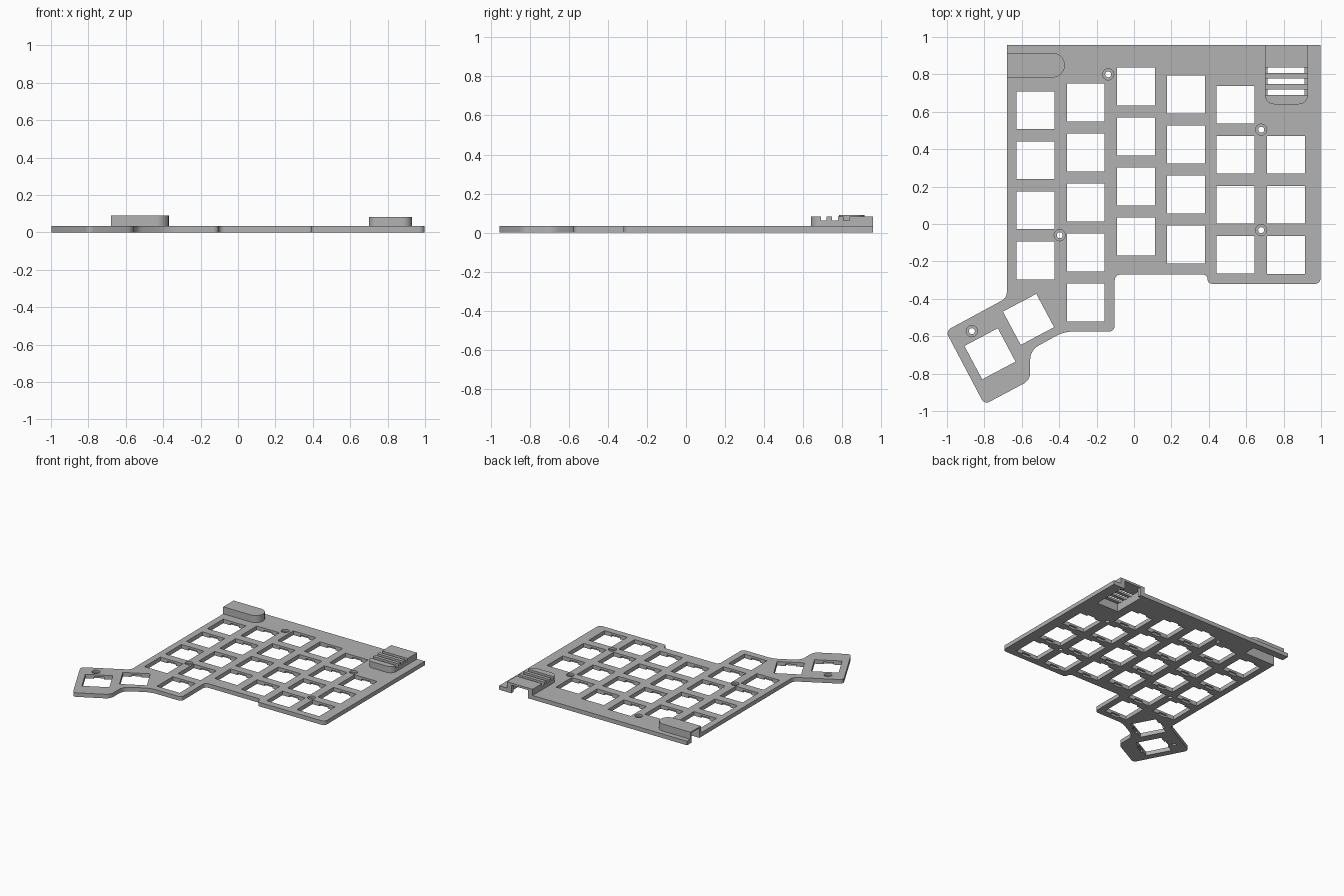
import bpy, bmesh, math
from mathutils import Vector, Matrix

old = bpy.data.objects.get("Cube")
if old:
    bpy.data.objects.remove(old, do_unlink=True)

grey = bpy.data.materials.new("matte grey")
grey.use_nodes = True
grey.diffuse_color = (0.45, 0.45, 0.45, 1)
grey.node_tree.nodes["Principled BSDF"].inputs["Base Color"].default_value = grey.diffuse_color

T = 0.033       # plate thickness
BACK = 0.957    # back edge
KEY = 0.202     # key opening width


def fillet(corners, steps=6):
    """Round each (x, y, radius) corner of a polygon."""
    out = []
    for i, (x, y, r) in enumerate(corners):
        p = Vector((x, y))
        if r == 0:
            out.append(p)
            continue
        before = Vector(corners[i - 1][:2])
        after = Vector(corners[(i + 1) % len(corners)][:2])
        a = p + (before - p).normalized() * r
        b = p + (after - p).normalized() * r
        # weighted conic: a true arc at right angles
        w = math.sin((before - p).angle(after - p) / 2)
        for k in range(steps + 1):
            t = k / steps
            c = (1 - t) ** 2, 2 * t * (1 - t) * w, t * t
            out.append((a * c[0] + p * c[1] + b * c[2]) / sum(c))
    return out


def prism(bm, points, z0, z1):
    face = bm.faces.new([bm.verts.new((p[0], p[1], z0)) for p in points])
    grown = bmesh.ops.extrude_face_region(bm, geom=[face])["geom"]
    top = [g for g in grown if isinstance(g, bmesh.types.BMVert)]
    bmesh.ops.translate(bm, verts=top, vec=(0, 0, z1 - z0))


def rect(x0, x1, y0, y1):
    return [(x0, y0), (x1, y0), (x1, y1), (x0, y1)]


def key_rect(key, w, h):
    x, y, angle = key
    turn = Matrix.Rotation(angle, 2)
    return [turn @ Vector(p) + Vector((x, y)) for p in rect(-w / 2, w / 2, -h / 2, h / 2)]


def circle(x, y, r, n=24):
    return [(x + r * math.cos(math.tau * i / n), y + r * math.sin(math.tau * i / n)) for i in range(n)]


def solid(name, prisms):
    bm = bmesh.new()
    for p in prisms:
        prism(bm, *p)
    bmesh.ops.recalc_face_normals(bm, faces=bm.faces)
    mesh = bpy.data.meshes.new(name)
    bm.to_mesh(mesh)
    bm.free()
    mesh.materials.append(grey)
    obj = bpy.data.objects.new(name, mesh)
    bpy.context.collection.objects.link(obj)
    return obj


def cut(target, prisms):
    cutter = solid("cutter", prisms)
    cutter.hide_render = True
    mod = target.modifiers.new("cut", 'BOOLEAN')
    mod.operation = 'DIFFERENCE'
    mod.solver = 'EXACT'
    mod.object = cutter
    bpy.context.view_layer.objects.active = target
    bpy.ops.object.modifier_apply(modifier=mod.name)
    bpy.data.objects.remove(cutter, do_unlink=True)


# Plate outline
plate = solid("key_plate", [(fillet([
    (-0.68, BACK, 0), (-0.68, -0.395, 0.03), (-1.007, -0.572, 0.03),
    (-0.80, -0.965, 0.03), (-0.555, -0.835, 0.04), (-0.555, -0.675, 0.05),
    (-0.375, -0.575, 0.05), (-0.103, -0.575, 0.03), (-0.103, -0.27, 0.03),
    (0.393, -0.27, 0.025), (0.393, -0.32, 0.025), (0.998, -0.32, 0.03),
    (0.998, BACK, 0)]), 0, T)])

# Staggered key columns: x, top key y, key count
columns = [(-0.527, 0.608, 4), (-0.258, 0.65, 5), (0.01, 0.735, 4),
           (0.278, 0.693, 4), (0.543, 0.638, 4), (0.812, 0.37, 3)]
keys = [(x, y - 0.2675 * i, 0) for x, y, n in columns for i in range(n)]
# Turned thumb keys
keys += [(-0.564, -0.51, math.radians(28)), (-0.77, -0.694, math.radians(28))]
cut(plate, [(key_rect(k, KEY, KEY), -0.1, 0.1) for k in keys])
# Clip notches under the front and back edge of each key opening
cut(plate, [(key_rect(k, 0.075, KEY + 0.03), -0.1, T * 0.5) for k in keys])

# Counterbored screw holes
screws = [(-0.138, 0.80), (-0.397, -0.06), (0.68, 0.504), (0.68, -0.033), (-0.867, -0.573)]
cut(plate, [(circle(x, y, 0.016), -0.1, 0.1) for x, y in screws])
cut(plate, [(circle(x, y, 0.03), T * 0.5, 0.1) for x, y in screws])

# Hollow covers over the controller and the jack
controller = solid("controller_cover", [(fillet([
    (0.70, BACK, 0), (0.70, 0.64, 0.05), (0.93, 0.64, 0.05), (0.93, BACK, 0)]), T, 0.083)])
jack = solid("jack_cover", [(fillet([
    (-0.68, 0.915, 0), (-0.68, 0.783, 0), (-0.37, 0.783, 0.066),
    (-0.37, 0.915, 0.066)], 10), T, 0.09)])

controller_room = [(rect(0.715, 0.912, 0.665, 0.93), -0.1, 0.066)]
port = [(rect(0.74, 0.89, 0.9, 1.1), -0.1, 0.066)]
jack_room = [(rect(-0.8, -0.40, 0.80, 0.898), -0.1, 0.078)]
for part, rooms in ((plate, (controller_room, port, jack_room)),
                    (controller, (controller_room, port)), (jack, (jack_room,))):
    for room in rooms:
        cut(part, room)

# Vent slots across the controller cover
cut(controller, [(rect(0.6, 1.1, y, y + 0.03), 0.062, 0.2) for y in (0.69, 0.748, 0.806)])

# Smooth rounded corners, keep hard edges
bpy.ops.object.select_all(action='DESELECT')
for obj in (plate, controller, jack):
    obj.select_set(True)
bpy.context.view_layer.objects.active = plate
bpy.ops.object.shade_smooth_by_angle(angle=math.radians(30))
